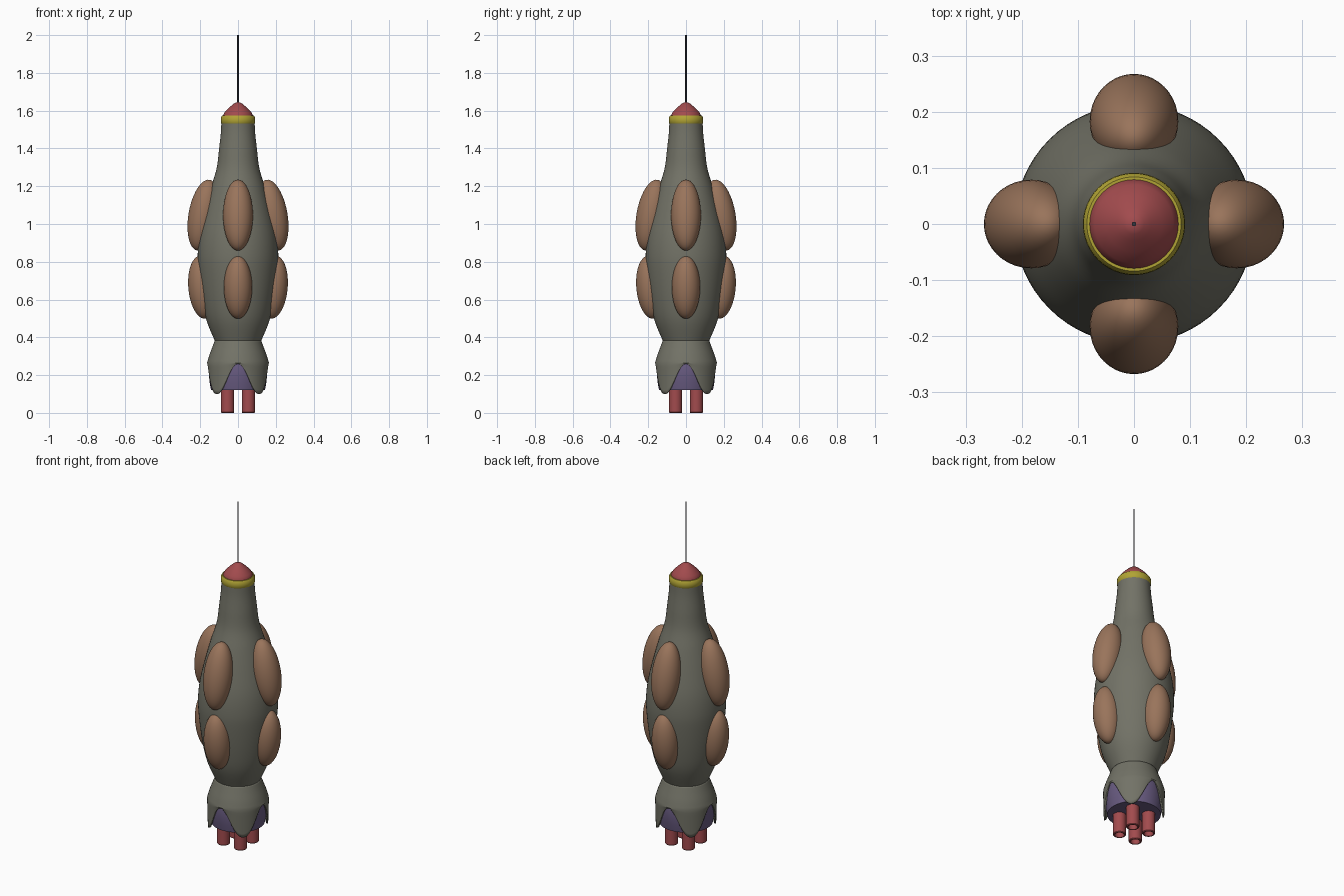
import bpy, bmesh, math
from mathutils import Vector, Matrix

if "Cube" in bpy.data.objects:
    bpy.data.objects.remove(bpy.data.objects["Cube"])


def material(name, rgb):
    m = bpy.data.materials.new(name)
    m.diffuse_color = (*rgb, 1)
    m.use_nodes = True
    m.node_tree.nodes["Principled BSDF"].inputs["Base Color"].default_value = m.diffuse_color
    return m


GREY = material("hull_grey", (0.17, 0.17, 0.135))
BROWN = material("pod_brown", (0.32, 0.175, 0.105))
RED = material("nose_red", (0.36, 0.07, 0.075))
YELLOW = material("collar_yellow", (0.44, 0.37, 0.035))
PURPLE = material("engine_purple", (0.14, 0.105, 0.22))
DARK = material("antenna_dark", (0.04, 0.04, 0.05))


def finish(name, bm, mat, angle=35):
    bmesh.ops.recalc_face_normals(bm, faces=bm.faces)
    mesh = bpy.data.meshes.new(name)
    bm.to_mesh(mesh)
    bm.free()
    mesh.materials.append(mat)
    ob = bpy.data.objects.new(name, mesh)
    bpy.context.collection.objects.link(ob)
    bpy.ops.object.select_all(action='DESELECT')
    ob.select_set(True)
    bpy.context.view_layer.objects.active = ob
    bpy.ops.object.shade_smooth_by_angle(angle=math.radians(angle))
    return ob


def smooth_profile(pts, steps=5):
    """Catmull-Rom curve through (radius, z) points."""
    p = [Vector(q) for q in [pts[0], *pts, pts[-1]]]
    out = []
    for a, b, c, d in zip(p, p[1:], p[2:], p[3:]):
        for i in range(steps):
            t = i / steps
            out.append(0.5 * (2 * b + (c - a) * t + (2 * a - 5 * b + 4 * c - d) * t**2
                              + (3 * b - a - 3 * c + d) * t**3))
    return [tuple(v) for v in out] + [pts[-1]]


def lathe(name, profile, mat, sides=64, centre=(0, 0)):
    """Revolve (radius, z) points about a vertical axis; radius 0 closes the end."""
    bm = bmesh.new()
    vs = [bm.verts.new((r, 0, z)) for r, z in profile]
    es = [bm.edges.new(e) for e in zip(vs, vs[1:])]
    bmesh.ops.spin(bm, geom=vs + es, cent=(0, 0, 0), axis=(0, 0, 1),
                   angle=math.tau, steps=sides, use_merge=True)
    bmesh.ops.remove_doubles(bm, verts=bm.verts, dist=1e-5)
    bmesh.ops.translate(bm, verts=bm.verts, vec=(*centre, 0))
    return finish(name, bm, mat)


# Hull with its tapering neck
hull = smooth_profile([(0.122, 0.38), (0.167, 0.49), (0.192, 0.61), (0.21, 0.76), (0.213, 0.85),
                       (0.203, 0.95), (0.176, 1.07), (0.144, 1.19), (0.113, 1.295),
                       (0.100, 1.40), (0.091, 1.48), (0.088, 1.54)])
lathe("hull", [(0, 0.38)] + hull + [(0, 1.54)], GREY)

# Collar, nose and antenna
lathe("collar", [(0.06, 1.527), (0.084, 1.527), (0.09, 1.535), (0.091, 1.55),
                 (0.09, 1.565), (0.084, 1.574), (0.06, 1.574)], YELLOW)
lathe("nose", [(0, 1.56), (0.079, 1.56), (0.079, 1.575), (0.070, 1.592), (0.050, 1.613),
               (0.030, 1.631), (0.018, 1.640), (0.010, 1.644), (0, 1.645)], RED)
lathe("antenna", [(0, 1.63), (0.004, 1.63), (0.004, 2.0), (0, 2.0)], DARK, 12)

# Two tiers of four pods leaning along the hull
for tier, radius, z, long, wide, tilt in (("upper", 0.183, 1.047, 0.190, 0.079, -10),
                                          ("lower", 0.188, 0.665, 0.167, 0.075, 5)):
    for k in range(4):
        bm = bmesh.new()
        bmesh.ops.create_uvsphere(bm, u_segments=40, v_segments=24, radius=1)
        bm.transform(Matrix.Rotation(k * math.pi / 2, 4, 'Z')
                     @ Matrix.Translation((radius, 0, z))
                     @ Matrix.Rotation(math.radians(tilt), 4, 'Y')
                     @ Matrix.Diagonal((wide, wide, long, 1)))
        finish(f"{tier}_pod_{k + 1}", bm, BROWN)


# Tail skirt: four arches on the sides, four pointed lobes on the diagonals
def hem(a):
    return 0.10 + 0.16 * ((1 + math.cos(4 * a)) / 2) ** 1.15


SIDES = 96
flare = smooth_profile([(0.122, 0.385), (0.137, 0.345), (0.152, 0.305), (0.164, 0.265)], 3)
bm = bmesh.new()
rows = [[] for _ in range(len(flare) + 8)]
for i in range(SIDES):
    a = math.tau * i / SIDES
    drop = [(0.165 - 0.004 * t / 8, 0.265 + (hem(a) - 0.265) * t / 8) for t in range(1, 9)]
    for row, (r, z) in zip(rows, flare + drop):
        row.append(bm.verts.new((r * math.cos(a), r * math.sin(a), z)))
for up, low in zip(rows, rows[1:]):
    for i in range(SIDES):
        j = (i + 1) % SIDES
        bm.faces.new((up[i], low[i], low[j], up[j]))
skirt = finish("tail_skirt", bm, GREY)
shell = skirt.modifiers.new("thickness", 'SOLIDIFY')
shell.thickness = 0.008
shell.offset = -1

# Engine housing inside the skirt
lathe("engine_housing", [(0, 0.122), (0.143, 0.122), (0.150, 0.16), (0.154, 0.20),
                         (0.154, 0.25), (0.145, 0.29), (0, 0.29)], PURPLE)

# Four hollow nozzles
for k, (sx, sy) in enumerate([(1, 1), (-1, 1), (-1, -1), (1, -1)]):
    lathe(f"nozzle_{k + 1}", [(0, 0.15), (0.035, 0.15), (0.035, 0.004), (0.032, 0),
                              (0.026, 0), (0.024, 0.004), (0.024, 0.03), (0, 0.03)],
          RED, 32, (sx * 0.055, sy * 0.055))
